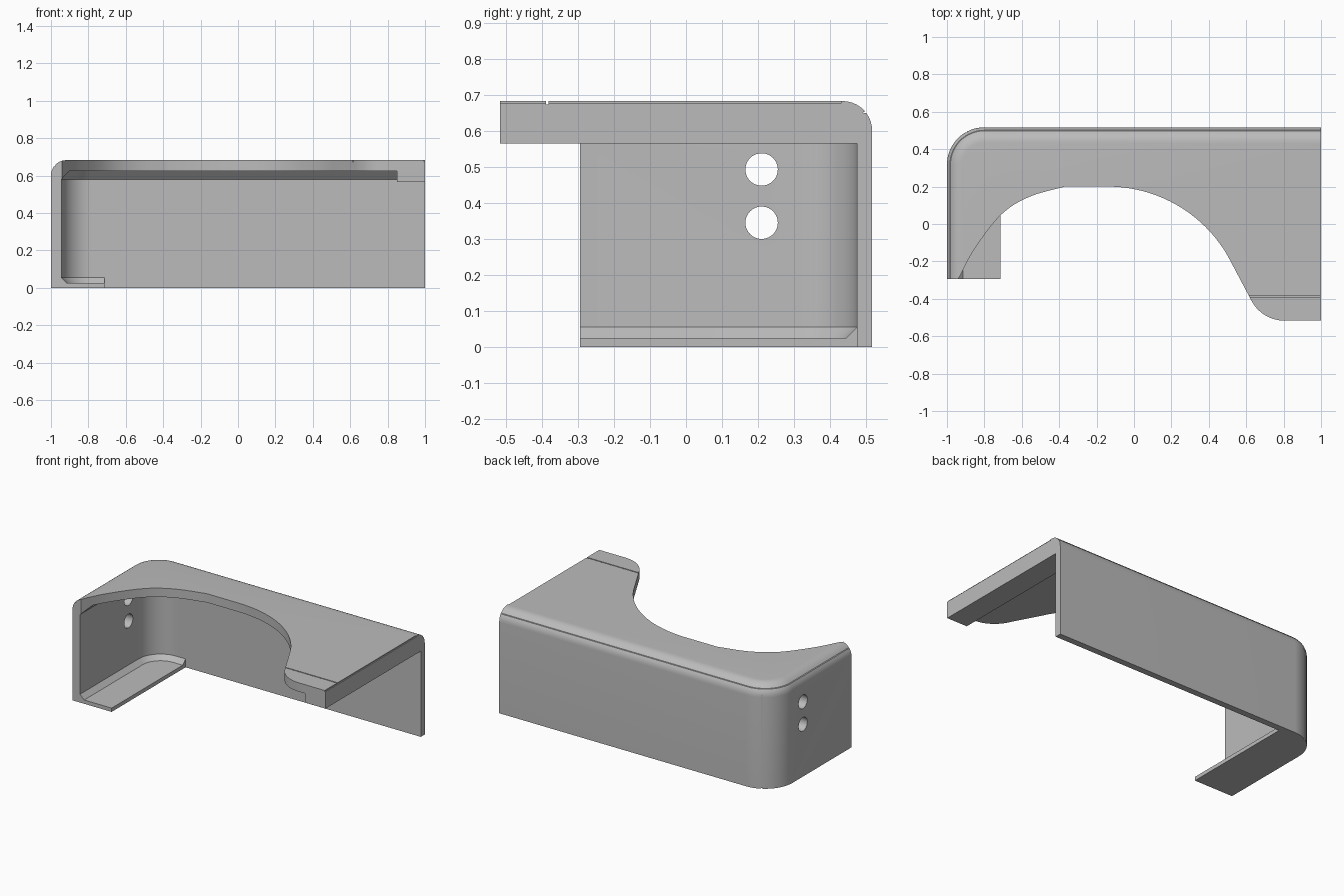
import bpy, bmesh
from math import sin, cos, pi, radians
from mathutils import Matrix, Vector

cube = bpy.data.objects.get("Cube")
if cube:
    bpy.data.objects.remove(cube)

LEFT, BACK, FRONT = -1.0, 0.517, -0.517
INNER_BACK, LEG_FRONT = 0.475, -0.295

grey = bpy.data.materials.new("plain grey")
grey.use_nodes = True
grey.diffuse_color = (0.5, 0.5, 0.5, 1)
grey.node_tree.nodes["Principled BSDF"].inputs["Base Color"].default_value = (0.5, 0.5, 0.5, 1)


def make(name, bm, helper=True):
    """Turn a closed shape into an object with outward normals."""
    bm.normal_update()
    bmesh.ops.recalc_face_normals(bm, faces=bm.faces[:])
    if bm.calc_volume(signed=True) < 0:
        bmesh.ops.reverse_faces(bm, faces=bm.faces[:])
    mesh = bpy.data.meshes.new(name)
    bm.to_mesh(mesh)
    bm.free()
    mesh.materials.append(grey)
    ob = bpy.data.objects.new(name, mesh)
    bpy.context.scene.collection.objects.link(ob)
    ob.hide_render = helper
    return ob


def loft(name, rings, helper=True):
    """Skin a stack of matching outlines and cap both ends."""
    bm = bmesh.new()
    loops = [[bm.verts.new(p) for p in ring] for ring in rings]
    for a, b in zip(loops, loops[1:]):
        for i in range(len(a)):
            j = (i + 1) % len(a)
            bm.faces.new((a[i], a[j], b[j], b[i]))
    bm.faces.new(loops[0][::-1])
    bm.faces.new(loops[-1])
    return make(name, bm, helper)


def plan(x0, y1, x1, y0, r, z, steps=16):
    """Rectangle outline with one rounded corner, running anticlockwise."""
    pts = [(x0, y0, z), (x1, y0, z), (x1, y1, z)]
    for i in range(steps + 1):
        a = pi / 2 + pi / 2 * i / steps
        pts.append((x0 + r + r * cos(a), y1 - r + r * sin(a), z))
    return pts


def box(name, x, y, z):
    return loft(name, [[(x[0], y[0], h), (x[1], y[0], h), (x[1], y[1], h), (x[0], y[1], h)] for h in z])


def cut(ob, tool):
    mod = ob.modifiers.new("cut", "BOOLEAN")
    mod.operation, mod.solver, mod.object = "DIFFERENCE", "EXACT", tool
    bpy.context.view_layer.update()
    bpy.context.view_layer.objects.active = ob
    bpy.ops.object.modifier_apply(modifier=mod.name)
    bpy.data.objects.remove(tool)


# Outer block: rounded top edge with a fine seam groove running along it
r, zc, groove = 0.082, 0.601, 0.008
profile = [(0, 0)]
for deg, extra in [(0, 0), (9, 0), (18, 0), (27, 0), (36, 0), (36.8, groove), (39.2, groove),
                   (40, 0), (50, 0), (60, 0), (70, 0), (80, 0), (90, 0)]:
    a = radians(deg)
    profile.append((r - r * cos(a) + extra, zc + r * sin(a)))
cover = loft("bracket_cover", [plan(LEFT + d, BACK - d, 1, FRONT, 0.2 - d, z) for d, z in profile],
             helper=False)

# Cavity with chamfers at floor and ceiling, leaving a rib along the open end
rings = [plan(-0.945 + d, INNER_BACK - d, 1.2, -0.8, 0.16 - d, z)
         for z, d in ((0.025, 0.03), (0.055, 0), (0.58, 0), (0.625, 0.042))]
cavity = loft("cavity", rings)
cut(cavity, box("rib_space", (0.85, 1.4), (-1, 0.8), (0.565, 0.9)))
cut(cover, cavity)

# Floor remains only as a lip under the side wall
cut(cover, box("floor_opening", (-0.715, 1.3), (-0.9, INNER_BACK), (-0.2, 0.3)))
cut(cover, box("leg_front_trim", (-1.2, -0.3), (-0.9, LEG_FRONT), (-0.2, 0.9)))


def spline(pts, steps=8):
    """Smooth curve through the given points."""
    p = [Vector(q) for q in pts]
    p = [2 * p[0] - p[1]] + p + [2 * p[-1] - p[-2]]
    out = []
    for a, b, c, d in zip(p, p[1:], p[2:], p[3:]):
        for i in range(steps):
            t = i / steps
            out.append(0.5 * (2 * b + (c - a) * t + (2 * a - 5 * b + 4 * c - d) * t * t
                              + (3 * b - a - 3 * c + d) * t ** 3))
    return [tuple(v) for v in out] + [tuple(pts[-1])]


# Sweeping front cutout of the top plate
curve = [(-0.94, -0.8)]
curve += spline([(-0.94, LEG_FRONT), (-0.85, -0.13), (-0.71, 0.05), (-0.56, 0.145), (-0.37, 0.2)])
for i in range(21):
    a = radians(3 * i)
    curve.append((-0.14 + 0.74 * sin(a), 0.2 - 0.74 * (1 - cos(a))))
for i in range(13):
    a = radians(60 - 5 * i)
    curve.append((0.805 - 0.2 * sin(a), FRONT + 0.2 * (1 - cos(a))))
curve.append((0.805, -0.8))
cut(cover, loft("front_cutout", [[(x, y, z) for x, y in curve] for z in (0.4, 0.9)]))

# Two round holes through the side wall
for z in (0.345, 0.493):
    bm = bmesh.new()
    bmesh.ops.create_cone(bm, cap_ends=True, segments=40, radius1=0.045, radius2=0.045, depth=0.3,
                          matrix=Matrix.Translation((-0.97, 0.21, z)) @ Matrix.Rotation(pi / 2, 4, "Y"))
    cut(cover, make("side_hole", bm))

# Fine seams: across the front tab, down the corner and along the open end
cut(cover, box("tab_seam", (0, 1.2), (-0.389, -0.382), (0.674, 0.9)))
cut(cover, box("end_rebate", (0.994, 1.3), (-0.8, 0.43), (0.676, 0.95)))
seam = box("corner_seam", (-0.004, 0.004), (-0.008, 0.1), (-0.2, 0.62))
seam.matrix_world = Matrix.Translation((-0.897, 0.492, 0)) @ Matrix.Rotation(radians(29), 4, "Z")
cut(cover, seam)

bpy.ops.object.select_all(action="DESELECT")
cover.select_set(True)
bpy.context.view_layer.objects.active = cover
bpy.ops.object.shade_smooth_by_angle(angle=radians(25))
